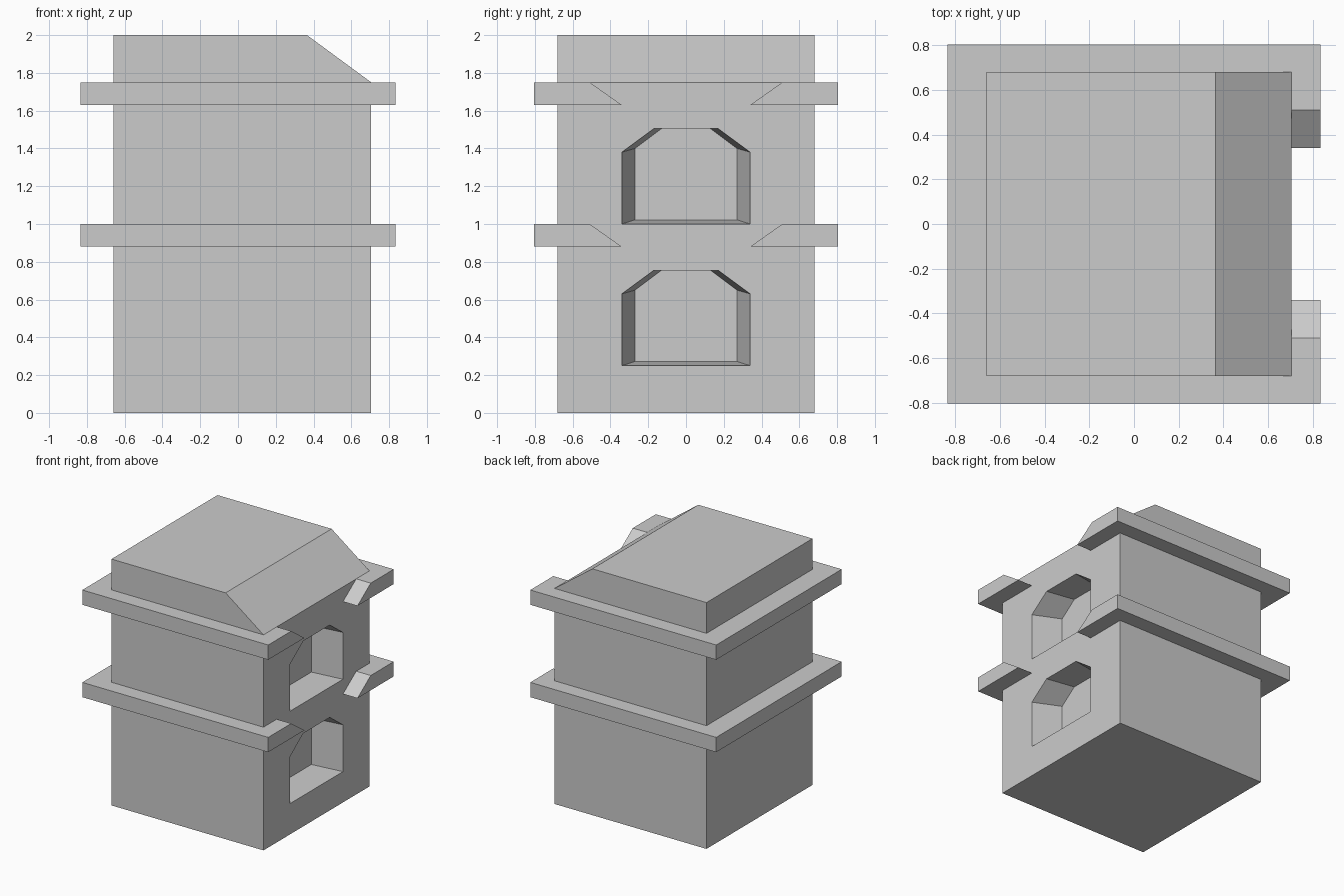
import bpy, bmesh
from mathutils import Vector

if "Cube" in bpy.data.objects:
    bpy.data.objects.remove(bpy.data.objects["Cube"])

LEFT, RIGHT, HALF = -0.66, 0.705, 0.68     # wall planes of the tower
LEDGE_X, LEDGE_Y = 0.835, 0.805            # outer reach of the ledges


def loft(name, ring_a, ring_b, skip=()):
    """Solid between two matching rings; skip = side faces left open."""
    bm = bmesh.new()
    a = [bm.verts.new(p) for p in ring_a]
    b = [bm.verts.new(p) for p in ring_b]
    n = len(a)
    bm.faces.new(a)
    bm.faces.new(b[::-1])
    for i in range(n):
        if i not in skip:
            j = (i + 1) % n
            bm.faces.new((a[j], a[i], b[i], b[j]))
    bmesh.ops.recalc_face_normals(bm, faces=bm.faces)
    mesh = bpy.data.meshes.new(name)
    bm.to_mesh(mesh)
    bm.free()
    obj = bpy.data.objects.new(name, mesh)
    bpy.context.collection.objects.link(obj)
    return obj


def mirrored(half):
    """Complete a (y, z) half outline across y = 0."""
    return half + [(-y, z) for y, z in reversed(half)]


# Tower body with sloped front roof edge
profile = [(LEFT, 0), (RIGHT, 0), (RIGHT, 1.75), (0.365, 2), (LEFT, 2)]
body = loft("tower_body",
            [(x, -HALF, z) for x, z in profile],
            [(x, HALF, z) for x, z in profile])

# Tapered window recesses
DEPTH = 0.235
outer = mirrored([(0.34, 0), (0.34, 0.38), (0.17, 0.505)])
inner = mirrored([(0.27, 0.022), (0.27, 0.4), (0.13, 0.505)])
for base in (0.25, 1.0):
    back = [Vector((RIGHT - DEPTH, y, z + base)) for y, z in inner]
    front = [Vector((RIGHT, y, z + base)) for y, z in outer]
    beyond = [f + (f - b) * 0.5 for f, b in zip(front, back)]
    cutter = loft("window_cutter", back, beyond)
    cutter.hide_render = True
    mod = body.modifiers.new("window", 'BOOLEAN')
    mod.operation = 'DIFFERENCE'
    mod.solver = 'EXACT'
    mod.object = cutter
    bpy.context.view_layer.objects.active = body
    bpy.ops.object.modifier_apply(modifier=mod.name)
    bpy.data.objects.remove(cutter)


# C-shaped ledges with slanted ends beside the windows
def ledge_ring(gap, z):
    half = [(-LEDGE_X, LEDGE_Y), (LEDGE_X, LEDGE_Y), (LEDGE_X, gap),
            (RIGHT, gap), (RIGHT, HALF), (LEFT, HALF)]
    ring = half + [(x, -y) for x, y in reversed(half)]
    return [(x, y, z) for x, y in ring]


for name, top in (("lower_ledge", 1.0), ("upper_ledge", 1.75)):
    loft(name, ledge_ring(0.34, top - 0.12), ledge_ring(0.51, top),
         skip=(3, 4, 5, 6, 7))
